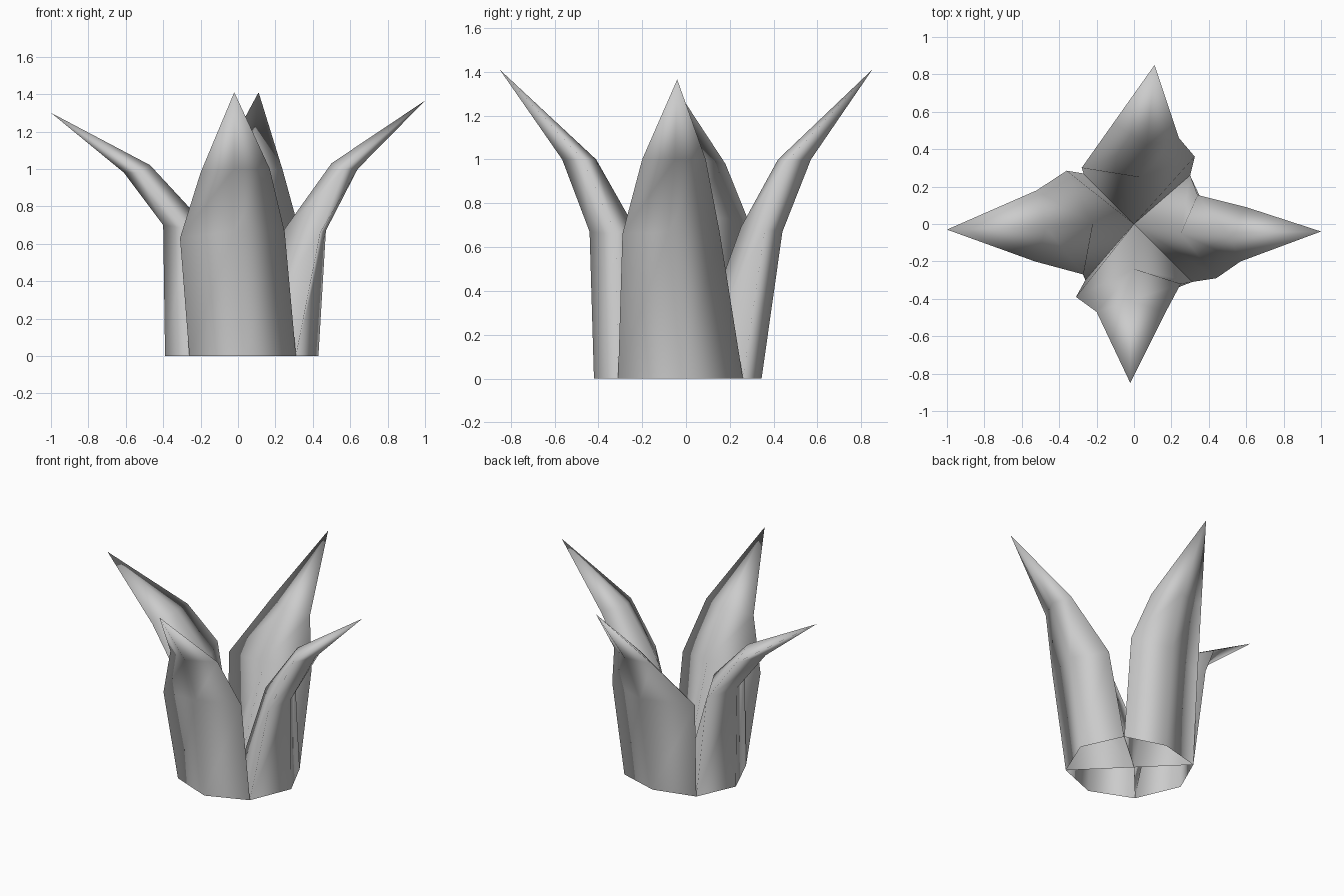
import bpy
from math import pi
from mathutils import Matrix, Vector

cube = bpy.data.objects.get("Cube")
if cube:
    bpy.data.objects.remove(cube, do_unlink=True)

# One plain grey for the whole plant
grey = bpy.data.materials.new("plain_grey")
grey.use_nodes = True
colour = (0.6, 0.6, 0.6, 1.0)
grey.diffuse_color = colour
grey.node_tree.nodes["Principled BSDF"].inputs["Base Color"].default_value = colour

# Ground corners shared by neighbouring leaves
front_left = Vector((-0.26, -0.30, 0))
front_right = Vector((0.31, -0.31, 0))
back_right = Vector((0.30, 0.26, 0))
back_left = Vector((-0.27, 0.27, 0))


def leaf(name, turn, start, end, base, middle, upper, tip):
    """Hollow pointed leaf: four-sided rings (edge, outer ridge, edge, inner ridge).
    Ring points are (outward, sideways, height), turned about the z axis."""
    spin = Matrix.Rotation(turn * pi / 2, 3, "Z")

    def place(point):
        return spin @ Vector(point)

    verts = [start, place(base), end, Vector((0, 0, 0))]
    verts += [place(p) for p in middle + upper]
    verts.append(place(tip))

    faces = []
    for ring in (0, 4):
        for i in range(4):
            j = (i + 1) % 4
            faces.append((ring + i, ring + j, ring + 4 + j, ring + 4 + i))
    top = len(verts) - 1
    for i in range(4):
        faces.append((top - 4 + i, top - 4 + (i + 1) % 4, top))

    mesh = bpy.data.meshes.new(name)
    mesh.from_pydata(verts, [], faces)
    mesh.materials.append(grey)
    mesh.polygons.foreach_set("use_smooth", [True] * len(mesh.polygons))
    mesh.update()
    obj = bpy.data.objects.new(name, mesh)
    bpy.context.collection.objects.link(obj)


# Four leaves, each facing outward along its own side
leaf("front_leaf", -1, front_left, front_right,
     base=(0.42, 0.03, 0),
     middle=[(0.39, -0.31, 0.63), (0.44, -0.02, 0.67), (0.32, 0.25, 0.66), (0.24, 0, 0.70)],
     upper=[(0.47, -0.20, 0.98), (0.565, -0.02, 1), (0.47, 0.17, 1), (0.41, -0.02, 1)],
     tip=(0.85, -0.02, 1.41))

leaf("right_side_leaf", 0, front_right, back_right,
     base=(0.43, -0.02, 0),
     middle=[(0.44, -0.29, 0.66), (0.47, -0.08, 0.67), (0.34, 0.155, 0.66), (0.25, -0.05, 0.68)],
     upper=[(0.57, -0.20, 1), (0.64, -0.05, 1), (0.60, 0.09, 1), (0.50, -0.05, 1.03)],
     tip=(1, -0.04, 1.365))

leaf("back_leaf", 1, back_right, back_left,
     base=(0.345, -0.02, 0),
     middle=[(0.36, -0.325, 0.68), (0.44, -0.05, 0.67), (0.30, 0.28, 0.66), (0.25, -0.03, 0.69)],
     upper=[(0.46, -0.24, 0.99), (0.57, -0.08, 1), (0.54, 0.11, 1), (0.42, -0.07, 1)],
     tip=(0.85, -0.11, 1.41))

leaf("left_side_leaf", 2, back_left, front_left,
     base=(0.39, 0, 0),
     middle=[(0.36, -0.285, 0.72), (0.40, 0, 0.70), (0.27, 0.27, 0.68), (0.22, 0, 0.75)],
     upper=[(0.52, -0.18, 0.98), (0.61, 0.02, 0.98), (0.53, 0.20, 0.98), (0.47, 0.02, 1.02)],
     tip=(1, 0.03, 1.30))

# Name the side leaves by the model's own left and right
bpy.data.objects["right_side_leaf"].name = "left_leaf"
bpy.data.objects["left_side_leaf"].name = "right_leaf"
